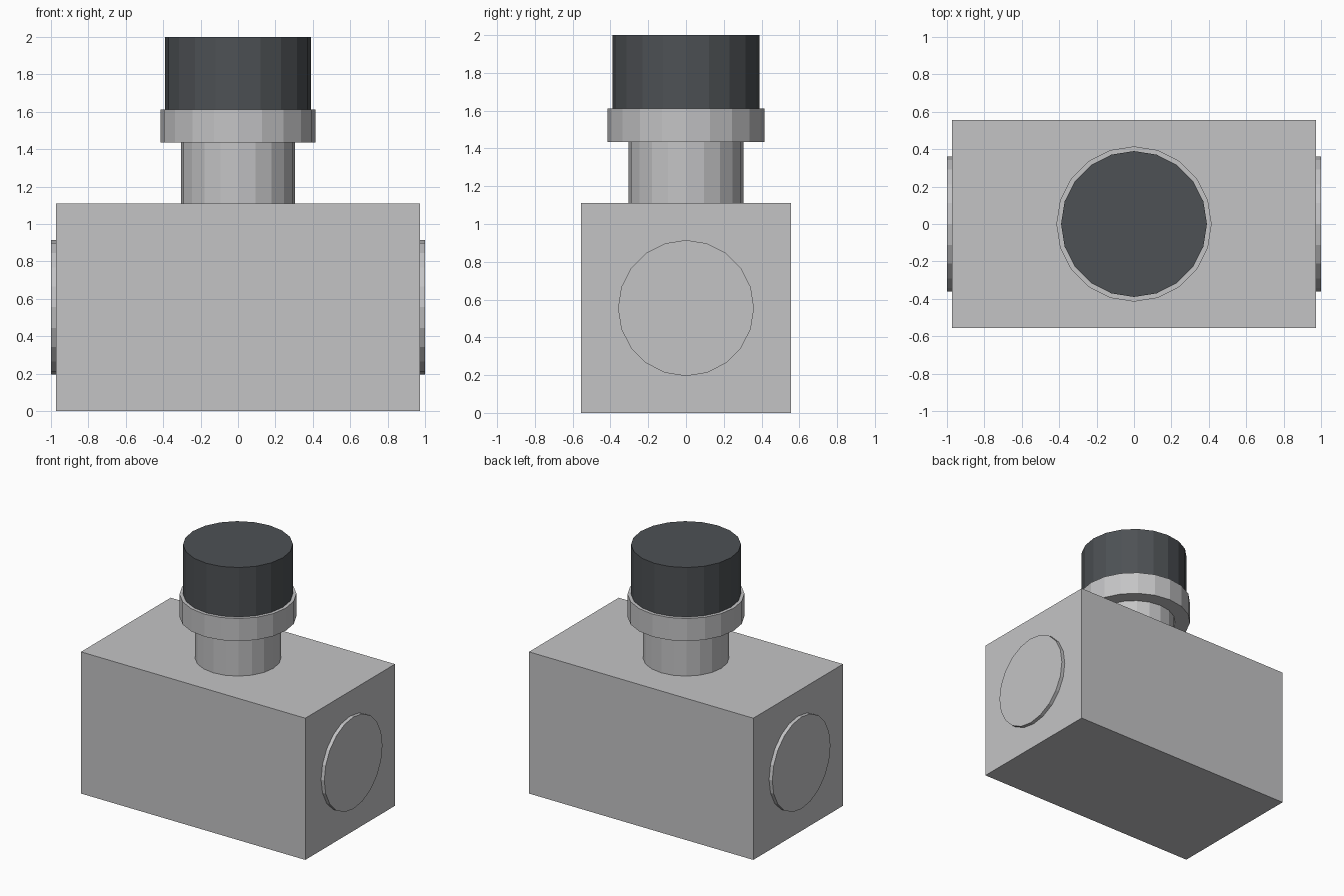
import bpy
from math import pi

cube = bpy.data.objects.get("Cube")
if cube:
    bpy.data.objects.remove(cube, do_unlink=True)


def material(name, rgb):
    mat = bpy.data.materials.new(name)
    mat.use_nodes = True
    colour = (*rgb, 1.0)
    mat.diffuse_color = colour
    mat.node_tree.nodes["Principled BSDF"].inputs["Base Color"].default_value = colour
    return mat


light_grey = material("light grey", (0.55, 0.55, 0.56))
charcoal = material("charcoal", (0.075, 0.082, 0.09))


def finish(name, mat):
    obj = bpy.context.object
    obj.name = obj.data.name = name
    obj.data.materials.append(mat)
    return obj


def cylinder(name, radius, length, centre, mat, rotation=(0, 0, 0)):
    bpy.ops.mesh.primitive_cylinder_add(vertices=20, radius=radius, depth=length,
                                        location=centre, rotation=rotation)
    return finish(name, mat)


def upright(name, radius, bottom, top, mat):
    return cylinder(name, radius, top - bottom, (0, 0, (bottom + top) / 2), mat)


# Valve body
HALF_X, HALF_Y, HEIGHT = 0.972, 0.555, 1.11
bpy.ops.mesh.primitive_cube_add(size=1, location=(0, 0, HEIGHT / 2))
body = finish("body", light_grey)
body.scale = (2 * HALF_X, 2 * HALF_Y, HEIGHT)
bpy.ops.object.transform_apply(location=False, rotation=False, scale=True)

# Round port plates on both ends
for side, sign in (("left", 1), ("right", -1)):
    cylinder(side + "_port", 0.36, 1 - HALF_X, (sign * (1 + HALF_X) / 2, 0, HEIGHT / 2),
             light_grey, (0, pi / 2, 0))

# Stem, collar and knob
upright("stem", 0.305, HEIGHT, 1.435, light_grey)
upright("collar", 0.415, 1.435, 1.612, light_grey)
upright("knob", 0.39, 1.612, 2.0, charcoal)
